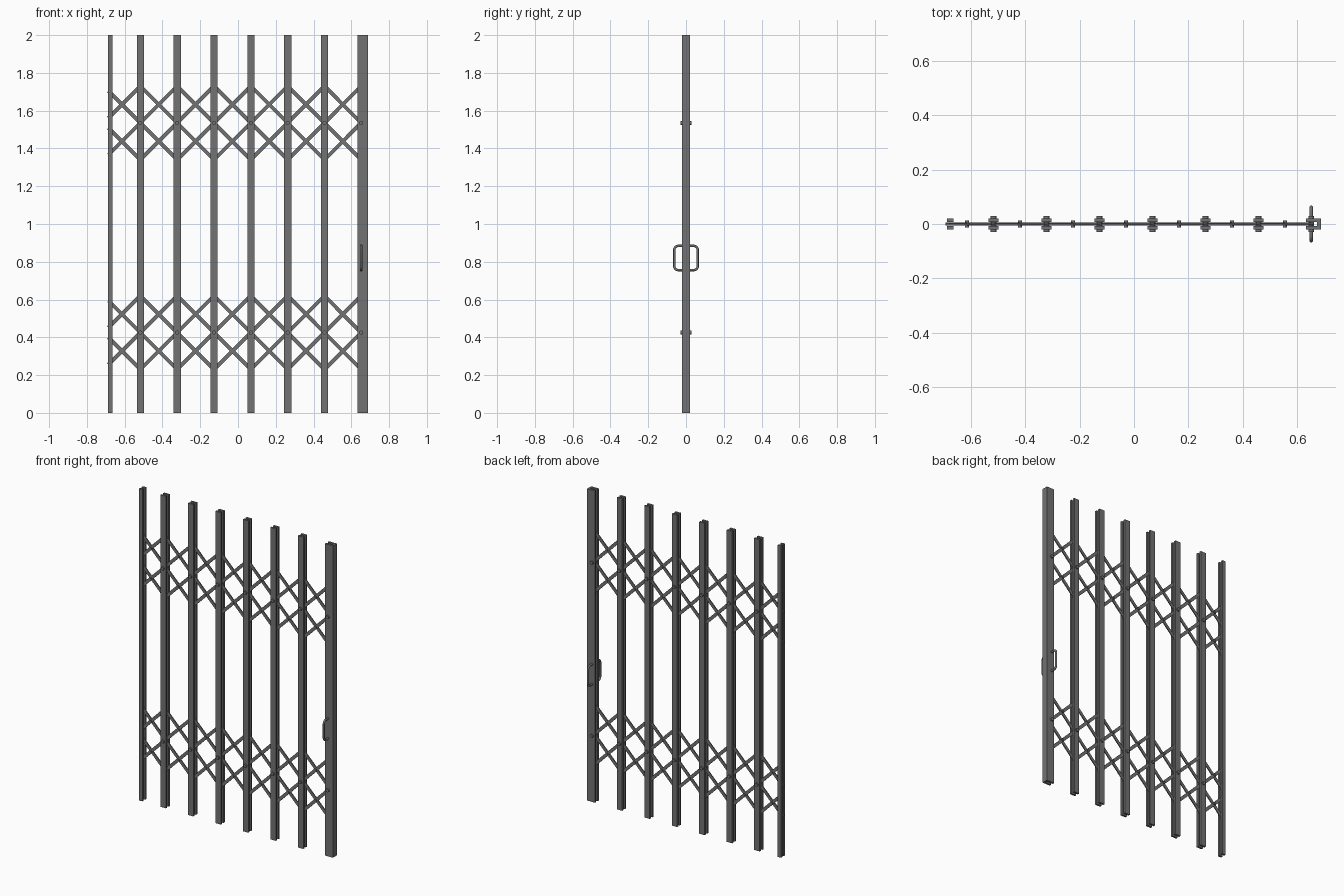
import bpy, bmesh, math
from mathutils import Vector, Matrix

cube = bpy.data.objects.get("Cube")
if cube:
    bpy.data.objects.remove(cube, do_unlink=True)

steel = bpy.data.materials.new("dark_grey_steel")
steel.use_nodes = True
GREY = (0.17, 0.17, 0.17, 1)
steel.diffuse_color = GREY
bsdf = steel.node_tree.nodes["Principled BSDF"]
bsdf.inputs["Base Color"].default_value = GREY

CELL = 0.195                      # spacing of the posts
POSTS = [-0.517 + CELL * i for i in range(6)]
LEFT, RIGHT = -0.686, 0.672       # limits of the lattice
BANDS = (0.425, 1.535)            # centre heights of the lattice bands
END_X = 0.652                     # last lattice node, inside the closing post
GAP, DEPTH = 0.007, 0.02          # slot half width and post half depth


def finish(name, bm):
    bmesh.ops.recalc_face_normals(bm, faces=bm.faces)
    mesh = bpy.data.meshes.new(name)
    bm.to_mesh(mesh)
    bm.free()
    mesh.materials.append(steel)
    obj = bpy.data.objects.new(name, mesh)
    bpy.context.collection.objects.link(obj)
    return obj


def box(bm, lo, hi):
    lo, hi = Vector(lo), Vector(hi)
    m = Matrix.Translation((lo + hi) / 2) @ Matrix.Diagonal((*(hi - lo), 1))
    bmesh.ops.create_cube(bm, size=1, matrix=m)


def pin(bm, x, z, radius, half):
    m = Matrix.Translation((x, 0, z)) @ Matrix.Rotation(math.pi / 2, 4, 'X')
    bmesh.ops.create_cone(bm, cap_ends=True, segments=12, radius1=radius,
                          radius2=radius, depth=2 * half, matrix=m)


def post(name, x0, x1):
    # a front and a back bar with a slot for the lattice between them
    bm = bmesh.new()
    for y0, y1 in ((-DEPTH, -GAP), (GAP, DEPTH)):
        box(bm, (x0, y0, 0), (x1, y1, 2))
    return bm


# Posts
finish("wall_post", post("wall_post", -0.688, -0.664))
for i, x in enumerate(POSTS):
    finish(f"post_{i + 1}", post("post", x - 0.019, x + 0.019))
bm = post("closing_post", 0.632, 0.687)
box(bm, (0.674, -GAP, 0), (0.687, GAP, 2))
finish("closing_post", bm)


def strip(bm, x0, z0, x1, z1, y0, y1):
    # flat diagonal bar, trimmed where it would pass the wall post
    a, b = Vector((x0, 0, z0)), Vector((x1, 0, z1))
    d = (b - a) / (b.x - a.x)
    if a.x < LEFT:
        a += d * (LEFT - a.x)
    mid, length = (a + b) / 2, (b - a).length
    angle = math.atan2(b.z - a.z, b.x - a.x)
    m = (Matrix.Translation(mid + Vector((0, (y0 + y1) / 2, 0)))
         @ Matrix.Rotation(-angle, 4, 'Y')
         @ Matrix.Diagonal((length, y1 - y0, 0.02, 1)))
    bmesh.ops.create_cube(bm, size=1, matrix=m)


# Lattice bands: strips span two cells and cross at every post
nodes = [POSTS[0] - CELL] + POSTS + [END_X]
for band, zc in zip(("lower", "upper"), BANDS):
    for direction, y0, y1 in ((1, -0.006, 0), (-1, 0, 0.006)):
        bm = bmesh.new()
        for i in range(-1, len(nodes) - 1):
            first, last = max(i, 0), min(i + 2, len(nodes) - 1)
            za = zc + direction * CELL * (first - i - 1)
            zb = zc + direction * CELL * (last - i - 1)
            strip(bm, nodes[first], za, nodes[last], zb, y0, y1)
        side = "rising" if direction > 0 else "falling"
        finish(f"{band}_{side}_strips", bm)

    # Rivets through the posts and pivots where the strips cross
    bm = bmesh.new()
    for x in POSTS + [END_X]:
        pin(bm, x, zc, 0.011, 0.029)
    finish(f"{band}_rivets", bm)
    bm = bmesh.new()
    for x in nodes[:-1]:
        for dz in (-CELL / 2, CELL / 2):
            pin(bm, x + CELL / 2, zc + dz, 0.008, 0.012)
    finish(f"{band}_pivots", bm)


# Pull handles: a rounded tube on each side of the closing post
def handle(name, side):
    reach, low, high, r = 0.062, 0.756, 0.884, 0.02
    points = [(0.015, low)]
    for cz, start in ((low + r, -90), (high - r, 0)):
        for k in range(6):
            t = math.radians(start + 18 * k)
            points.append((reach - r + r * math.cos(t), cz + r * math.sin(t)))
    points.append((0.015, high))
    curve = bpy.data.curves.new(name, 'CURVE')
    curve.dimensions = '3D'
    curve.bevel_depth = 0.0065
    curve.bevel_resolution = 2
    curve.use_fill_caps = True
    spline = curve.splines.new('POLY')
    spline.points.add(len(points) - 1)
    for p, (y, z) in zip(spline.points, points):
        p.co = (END_X, side * y, z, 1)
    curve.materials.append(steel)
    obj = bpy.data.objects.new(name, curve)
    bpy.context.collection.objects.link(obj)


handle("front_handle", -1)
handle("back_handle", 1)
